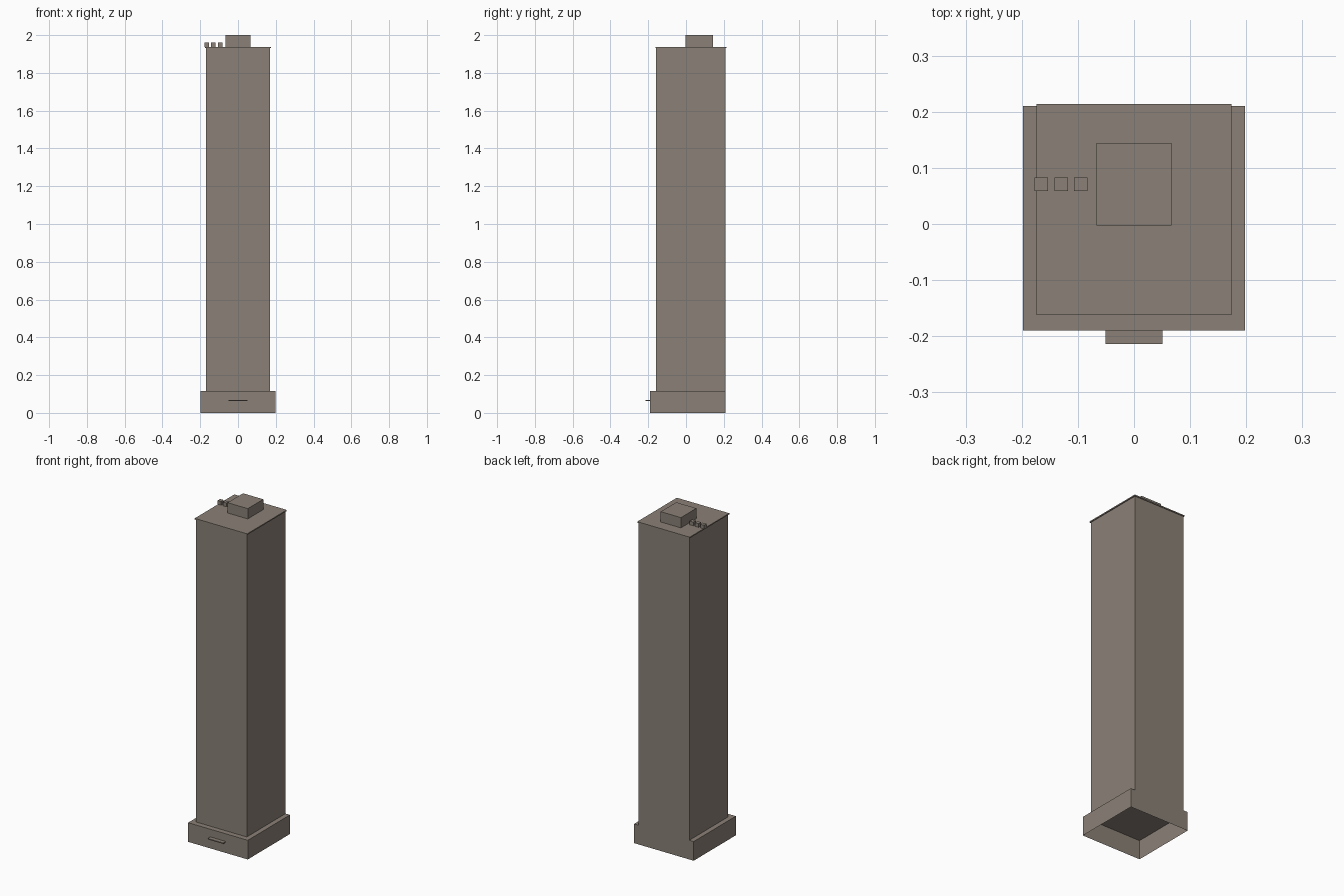
import bpy, bmesh

if "Cube" in bpy.data.objects:
    bpy.data.objects.remove(bpy.data.objects["Cube"])

stone = bpy.data.materials.new("warm_grey_stone")
stone.diffuse_color = (0.258, 0.219, 0.184, 1)
stone.use_nodes = True
stone.node_tree.nodes["Principled BSDF"].inputs["Base Color"].default_value = stone.diffuse_color


def box(name, x, y, z, open_bottom=False):
    """Axis-aligned box from (min, max) ranges, optionally without its floor."""
    bm = bmesh.new()
    bmesh.ops.create_cube(bm, size=1)
    for v in bm.verts:
        for i, (lo, hi) in enumerate((x, y, z)):
            v.co[i] = lo if v.co[i] < 0 else hi
    if open_bottom:
        bm.normal_update()
        floor = [f for f in bm.faces if f.normal.z < -0.5]
        bmesh.ops.delete(bm, geom=floor, context='FACES_ONLY')
    me = bpy.data.meshes.new(name)
    bm.to_mesh(me)
    bm.free()
    me.materials.append(stone)
    ob = bpy.data.objects.new(name, me)
    bpy.context.collection.objects.link(ob)
    return ob


# Podium: hollow shell, open underneath
box("podium", (-0.198, 0.198), (-0.190, 0.210), (0, 0.115), open_bottom=True)

# Tower shaft, flush with the back of the podium
box("tower", (-0.169, 0.169), (-0.158, 0.210), (0.115, 1.931))

# Thin overhanging roof slab
box("roof_slab", (-0.174, 0.174), (-0.162, 0.214), (1.931, 1.938))

# Plant room on the roof
box("roof_plant_room", (-0.067, 0.067), (-0.003, 0.144), (1.938, 2.0))

# Row of three roof vents
for i in range(3):
    cx = -0.165 + i * 0.035
    box(f"roof_vent_{i + 1}", (cx - 0.012, cx + 0.012), (0.059, 0.083), (1.938, 1.96))

# Entrance canopy
box("entrance_canopy", (-0.051, 0.051), (-0.214, -0.190), (0.063, 0.069))
